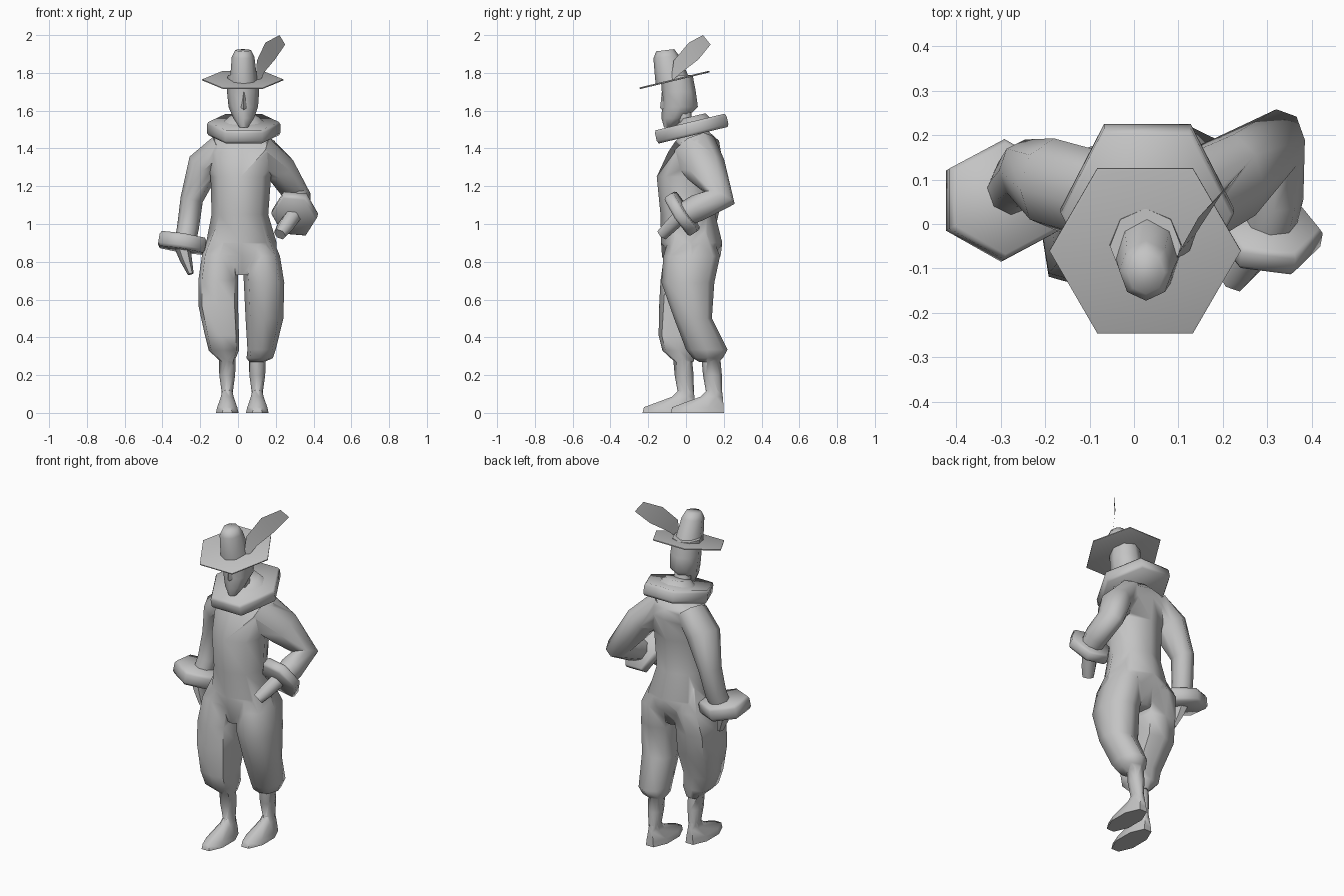
import bpy, bmesh, math
from mathutils import Vector

if "Cube" in bpy.data.objects:
    bpy.data.objects.remove(bpy.data.objects["Cube"], do_unlink=True)

grey = bpy.data.materials.new("plain_grey")
grey.use_nodes = True
COLOUR = (0.55, 0.55, 0.55, 1)
grey.diffuse_color = COLOUR
grey.node_tree.nodes["Principled BSDF"].inputs["Base Color"].default_value = COLOUR
UP = Vector((0, 0, 1))


def finish(name, bm):
    mesh = bpy.data.meshes.new(name)
    bmesh.ops.recalc_face_normals(bm, faces=bm.faces)
    bm.to_mesh(mesh)
    bm.free()
    mesh.materials.append(grey)
    obj = bpy.data.objects.new(name, mesh)
    bpy.context.collection.objects.link(obj)
    return obj


def loft(name, stations, sides=8, axis=None, flat=False, square=1):
    """Skin rings (x, y, z, radius_u, radius_v); follow the path if no axis is given."""
    bm = bmesh.new()
    centres = [Vector(s[:3]) for s in stations]
    turn = math.pi / sides if flat else 0
    grow = 1 / math.cos(turn)
    rings = []
    for i, s in enumerate(stations):
        if axis:
            a = Vector(axis).normalized()
        else:
            a = Vector()
            if i:
                a += (centres[i] - centres[i - 1]).normalized()
            if i < len(stations) - 1:
                a += (centres[i + 1] - centres[i]).normalized()
            a.normalize()
        v = a.cross(Vector((1, 0, 0))).normalized()
        u = v.cross(a)
        ring = []
        for k in range(sides):
            t = 2 * math.pi * k / sides + turn
            r = grow * (square if k % 2 else 1)
            p = centres[i] + (u * math.cos(t) * s[3] + v * math.sin(t) * s[4]) * r
            ring.append(bm.verts.new(p))
        rings.append(ring)
    for a, b in zip(rings, rings[1:]):
        for k in range(sides):
            n = (k + 1) % sides
            bm.faces.new((a[k], a[n], b[n], b[k]))
    bm.faces.new(rings[0])
    bm.faces.new(rings[-1])
    return finish(name, bm)


def disc(name, centre, axis, ru, rv, thick, rim=0.92, flat=False):
    """Six-sided plate with a chamfered rim."""
    a = Vector(axis).normalized()
    steps = [(-0.5, rim), (-0.3, 1), (0.3, 1), (0.5, rim)]
    return loft(name, [(*(Vector(centre) + a * thick * h), ru * r, rv * r) for h, r in steps],
                sides=6, axis=axis, flat=flat)


# Body
body = loft("body", [(.03, .06, 1.49, .07, .06), (.02, .06, 1.44, .175, .115),
                     (.02, .045, 1.38, .19, .14), (.015, .005, 1.25, .16, .16),
                     (.01, .01, 1.05, .15, .145), (.018, .03, .9, .187, .162),
                     (.02, .028, .83, .18, .155), (.02, .02, .73, .12, .11)], axis=UP)
limbs = []

# Breeches, right leg forward and left leg back
limbs.append(loft("right_breeches", [
    (-.06, .02, .97, .075, .1), (-.095, .03, .84, .095, .145), (-.105, .005, .7, .105, .14),
    (-.105, -.005, .57, .105, .137), (-.085, -.045, .41, .09, .1),
    (-.075, -.035, .33, .08, .09), (-.055, -.01, .27, .035, .05)], axis=UP, square=1.17))
limbs.append(loft("left_breeches", [
    (.09, .025, .97, .075, .1), (.122, .03, .83, .1, .15), (.138, .01, .69, .107, .14),
    (.14, .037, .5, .1, .1), (.125, .11, .335, .075, .11),
    (.115, .115, .29, .07, .08), (.1, .12, .27, .04, .05)], axis=UP, square=1.06))

# Calves and feet
for side, x, y in (("right", -.057, 0), ("left", .102, .15)):
    limbs.append(loft(side + "_calf", [
        (x, y - .02, .31, .045, .05), (x, y - .01, .2, .042, .05),
        (x, y, .1, .028, .042)], axis=UP))
    limbs.append(loft(side + "_foot", [
        (x, y, .12, .026, .04), (x, y - .015, .085, .034, .06),
        (x, y - .087, .03, .053, .136), (x, y - .09, 0, .06, .14)], axis=UP, flat=True))

# Sleeves, the left one wide at the armhole
limbs.append(loft("right_sleeve", [
    (-.08, .06, 1.41, .075, .11), (-.18, .09, 1.31, .09, .105), (-.245, .12, 1.13, .06, .07),
    (-.265, .095, .98, .058, .06), (-.285, .06, .88, .055, .055)]))
limbs.append(loft("left_sleeve", [
    (.1, .04, 1.4, .09, .125), (.225, .105, 1.29, .085, .11), (.32, .18, 1.14, .068, .085),
    (.315, .06, 1.085, .066, .072), (.305, 0, 1.055, .06, .065)]))

# Merge the limbs into one continuous suit
for limb in limbs:
    union = body.modifiers.new(limb.name, "BOOLEAN")
    union.operation = "UNION"
    union.solver = "EXACT"
    union.use_self = True
    union.object = limb
bpy.context.view_layer.update()
merged = body.evaluated_get(bpy.context.evaluated_depsgraph_get())
body.data = bpy.data.meshes.new_from_object(merged)
body.modifiers.clear()
for limb in limbs:
    bpy.data.objects.remove(limb, do_unlink=True)
parts = [body]

# Cuffs and hands
parts += [
    disc("right_cuff", (-.295, .053, .9), (.16, .1, 1), .125, .118, .08, flat=True),
    disc("left_cuff", (.3, -.02, 1.055), (-.15, -.82, -.54), .123, .14, .06),
    loft("right_hand", [(-.3, .045, .9, .045, .055), (-.275, .035, .81, .032, .045),
                        (-.25, .025, .735, .016, .03)], sides=6),
    loft("left_hand", [(.29, -.03, 1.04, .045, .045), (.25, -.085, .985, .045, .04),
                       (.222, -.125, .945, .035, .035)], sides=6)]

# Ruff, collar band and neck
TILT = (0, -.24, 1)
parts += [
    disc("ruff", (.03, .03, 1.505), TILT, .195, .225, .072, rim=.96),
    loft("collar_band", [(.03, .04, 1.53, .12, .1), (.03, .035, 1.57, .075, .07)], axis=TILT),
    loft("neck", [(.03, .05, 1.46, .06, .05), (.03, -.015, 1.57, .052, .045),
                  (.03, -.02, 1.66, .05, .045)], axis=UP)]

# Head with a long pointed chin
parts += [
    loft("head", [(.026, -.05, 1.79, .08, .085), (.027, -.038, 1.7, .085, .09),
                  (.028, -.032, 1.62, .078, .095), (.03, -.065, 1.56, .055, .065),
                  (.03, -.092, 1.51, .022, .024)], axis=UP),
    loft("nose", [(.03, -.115, 1.7, .012, .013), (.03, -.117, 1.615, .018, .02),
                  (.03, -.112, 1.6, .012, .012)], sides=4, axis=UP)]

# Hat
parts += [
    disc("hat_brim", (.025, -.06, 1.763), TILT, .215, .22, .009, rim=.97),
    loft("hat_crown", [(.03, -.07, 1.755, .073, .092), (.027, -.105, 1.885, .06, .068),
                       (.027, -.11, 1.92, .042, .048)], axis=(0, -.12, 1))]

# Feather, a single bent leaf
bm = bmesh.new()
leaf_front = [(.095, -.08, 1.76), (.1, -.065, 1.865), (.145, .015, 1.96), (.22, .09, 2)]
leaf_back = [(.125, -.06, 1.77), (.14, -.02, 1.805), (.195, .065, 1.87), (.25, .13, 1.95)]
rows = [[bm.verts.new(p) for p in edge] for edge in (leaf_front, leaf_back)]
for k in range(3):
    bm.faces.new((rows[0][k], rows[0][k + 1], rows[1][k + 1], rows[1][k]))
parts.append(finish("hat_feather", bm))

# Soft shading with crisp rims
bpy.ops.object.select_all(action="DESELECT")
for obj in parts:
    obj.select_set(True)
bpy.context.view_layer.objects.active = body
bpy.ops.object.shade_smooth_by_angle(angle=math.radians(65))
